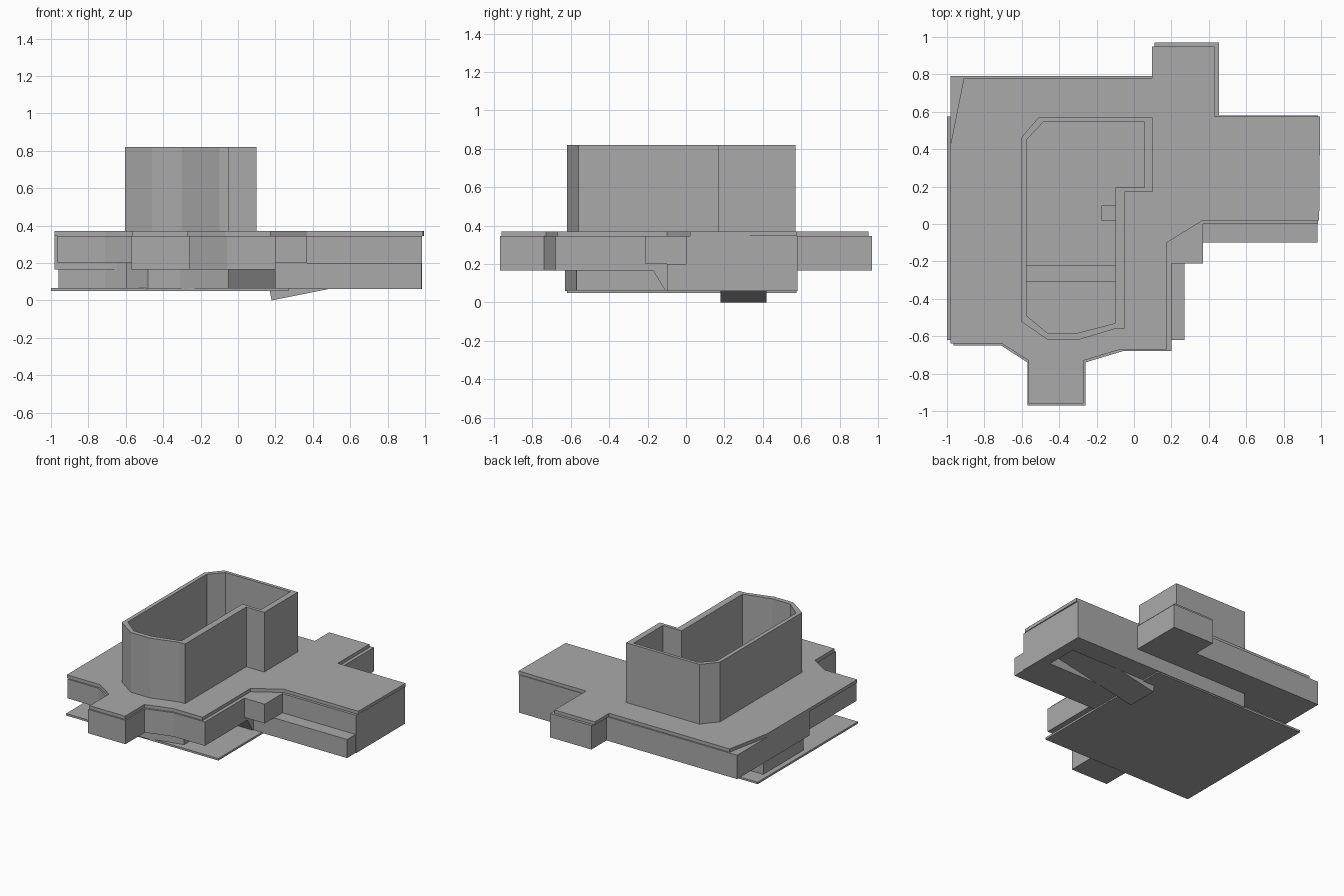
import bpy, bmesh

cube = bpy.data.objects.get("Cube")
if cube:
    bpy.data.objects.remove(cube, do_unlink=True)

GREY = (0.4, 0.4, 0.4, 1)
grey = bpy.data.materials.new("plain grey")
grey.use_nodes = True
grey.diffuse_color = GREY
grey.node_tree.nodes["Principled BSDF"].inputs["Base Color"].default_value = GREY


def prism(name, outline, low, high, axis="z"):
    """Extrude an outline along z, or an (x, z) outline along y."""
    bm = bmesh.new()
    if axis == "z":
        points = [(x, y, low) for x, y in outline]
        step = (0, 0, high - low)
    else:
        points = [(x, low, z) for x, z in outline]
        step = (0, high - low, 0)
    face = bm.faces.new([bm.verts.new(p) for p in points])
    top = bmesh.ops.extrude_face_region(bm, geom=[face])
    verts = [v for v in top["geom"] if isinstance(v, bmesh.types.BMVert)]
    bmesh.ops.translate(bm, verts=verts, vec=step)
    bmesh.ops.recalc_face_normals(bm, faces=bm.faces)
    mesh = bpy.data.meshes.new(name)
    bm.to_mesh(mesh)
    bm.free()
    mesh.materials.append(grey)
    obj = bpy.data.objects.new(name, mesh)
    bpy.context.collection.objects.link(obj)
    return obj


def box(name, x0, x1, y0, y1, z0, z1):
    return prism(name, [(x0, y0), (x1, y0), (x1, y1), (x0, y1)], z0, z1)


def cut(cutter, *targets):
    cutter.hide_render = True
    cutter.hide_viewport = True
    for obj in targets:
        mod = obj.modifiers.new("cut", "BOOLEAN")
        mod.operation = "DIFFERENCE"
        mod.solver = "EXACT"
        mod.object = cutter


# Base plate
box("base_plate", -1, .27, -.62, .575, .05, .065)

# Lower storey: shaft, side rooms and wing
lower = prism("lower_storey", [
    (-.96, .45), (-.96, -.03), (-.71, -.03), (-.6, -.1), (-.6, -.53),
    (-.48, -.63), (-.31, -.63), (-.05, -.57), (-.05, -.11), (.2, -.11),
    (.2, -.1), (.98, -.1), (.98, 0), (.985, 0), (.985, .58), (-.5, .58),
    (-.6, .45)], .06, .2)
sloped = prism("sloped_wall", [(-.05, .065), (.2, .065), (.2, .18), (-.05, .18)],
               -.18, -.05, "y")
for v in sloped.data.vertices:
    if v.co.z < .1 and v.co.y < -.1:
        v.co.y = -.11

# Upper storey with front and back porches
upper = prism("upper_storey", [
    (-.98, .79), (-.98, -.07), (-.965, -.07), (-.965, -.65), (-.71, -.65),
    (-.57, -.74), (-.57, -.97), (-.26, -.97), (-.26, -.74), (-.06, -.68),
    (.2, -.68), (.2, 0), (.455, 0), (.455, .97), (.11, .97), (.11, .79)],
    .165, .345)
wing = box("wing_storey", .4, .985, 0, .58, .19, .345)
box("corner_block", .2, .37, -.21, 0, .2, .345)
cut(box("overhang_cutter", -1.1, -.57, -1, -.07, 0, .2), upper)

# Roof slab
roof = prism("roof_slab", [
    (-.91, .78), (-.98, .43), (-.98, -.64), (-.705, -.64), (-.565, -.73),
    (-.565, -.96), (-.27, -.96), (-.27, -.73), (-.07, -.67), (.175, -.67),
    (.175, -.1), (.37, .02), (.99, .02), (.995, .575), (.43, .575),
    (.43, .95), (.095, .95), (.095, .78)], .345, .37)

# Tower shell, open at the top
tower = prism("tower_wall", [
    (-.605, .46), (-.605, -.52), (-.46, -.62), (-.3, -.62), (-.1, -.56),
    (-.05, -.56), (-.05, .17), (.1, .17), (.1, .57), (-.51, .57)], .365, .82)
shaft = prism("shaft_cutter", [
    (-.575, .45), (-.575, -.49), (-.46, -.585), (-.31, -.585), (-.1, -.53),
    (-.1, .195), (.055, .195), (.055, .545), (-.485, .545)], .07, 1)
cut(shaft, lower, upper, roof, tower)
box("shaft_step", -.575, -.1, -.31, -.22, .06, .15)
box("shaft_pier", -.175, -.1, .02, .1, .06, .3)

# Ramp dropping out of an opening under the wing
cut(box("opening_cutter", .36, .9, .18, .42, 0, .17), lower)
prism("ramp", [(.18, 0), (.88, .14), (.88, .16), (.4, .1), (.17, .05)],
      .18, .42, "y")
